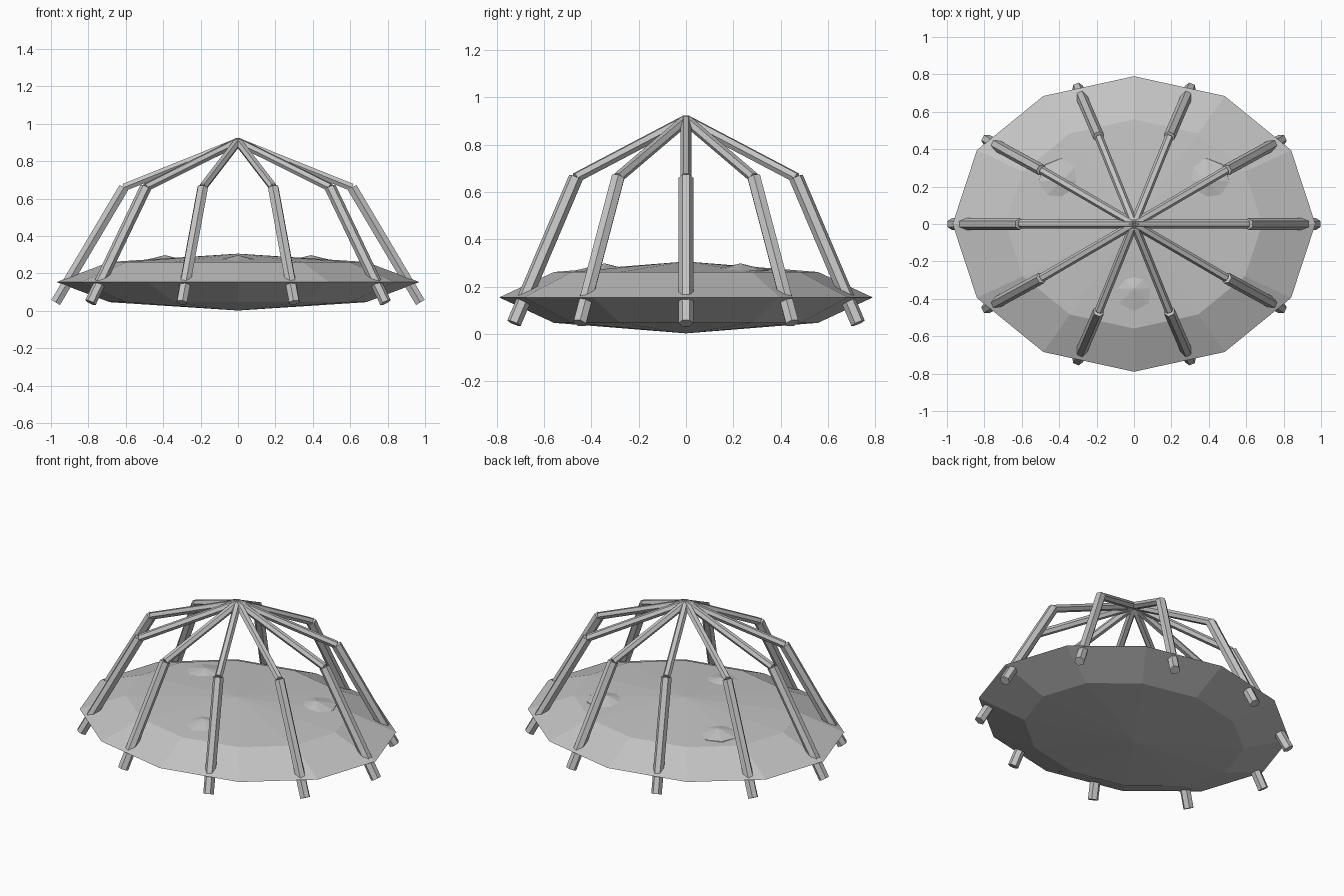
import bpy
import math
from mathutils import Vector, Matrix

default = bpy.data.objects.get("Cube")
if default:
    bpy.data.objects.remove(default, do_unlink=True)

grey = bpy.data.materials.new("plain_grey")
grey.use_nodes = True
colour = (0.55, 0.55, 0.55, 1)
grey.diffuse_color = colour
grey.node_tree.nodes["Principled BSDF"].inputs["Base Color"].default_value = colour


def finish(name):
    obj = bpy.context.object
    obj.name = name
    obj.data.materials.append(grey)
    return obj


def ellipsoid(name, centre, radii, segments, rings):
    bpy.ops.mesh.primitive_uv_sphere_add(
        segments=segments, ring_count=rings, radius=1, location=centre)
    obj = finish(name)
    obj.scale = radii
    return obj


def strut(name, start, end, radius):
    """Six-sided bar between two points, with corners on its left and right."""
    axis = end - start
    bpy.ops.mesh.primitive_cylinder_add(
        vertices=6, radius=radius, depth=axis.length)
    obj = finish(name)
    z = axis.normalized()
    side = Vector((0, 0, 1)).cross(z).normalized()
    # The first corner of the cylinder lies on its local y axis
    turn = Matrix((side.cross(z) * -1, side, z)).transposed()
    if turn.determinant() < 0:
        turn = Matrix((side.cross(z), side, z)).transposed()
    obj.matrix_world = Matrix.Translation((start + end) / 2) @ turn.to_4x4()
    return obj


def on_ellipse(angle, rx, ry, z):
    return Vector((rx * math.cos(angle), ry * math.sin(angle), z))


# Faceted oval dish
ellipsoid("dish", (0, 0, 0.154), (0.97, 0.79, 0.152), 12, 4)

# Three low bumps on the top of the dish
for i, (x, y) in enumerate([(0, -0.345), (0.39, 0.23), (-0.39, 0.23)]):
    ellipsoid(f"bump_{i + 1}", (x, y, 0.198), (0.17, 0.17, 0.1), 8, 4)

# Ten bent legs meeting at the peak
peak = Vector((0, 0, 0.905))
for i in range(10):
    angle = math.radians(36 * i)
    knee = on_ellipse(angle, 0.61, 0.49, 0.66)
    foot = on_ellipse(angle, 0.975, 0.765, 0.045)
    strut(f"upper_leg_{i + 1}", peak, knee, 0.023)
    strut(f"lower_leg_{i + 1}", knee, foot, 0.031)
